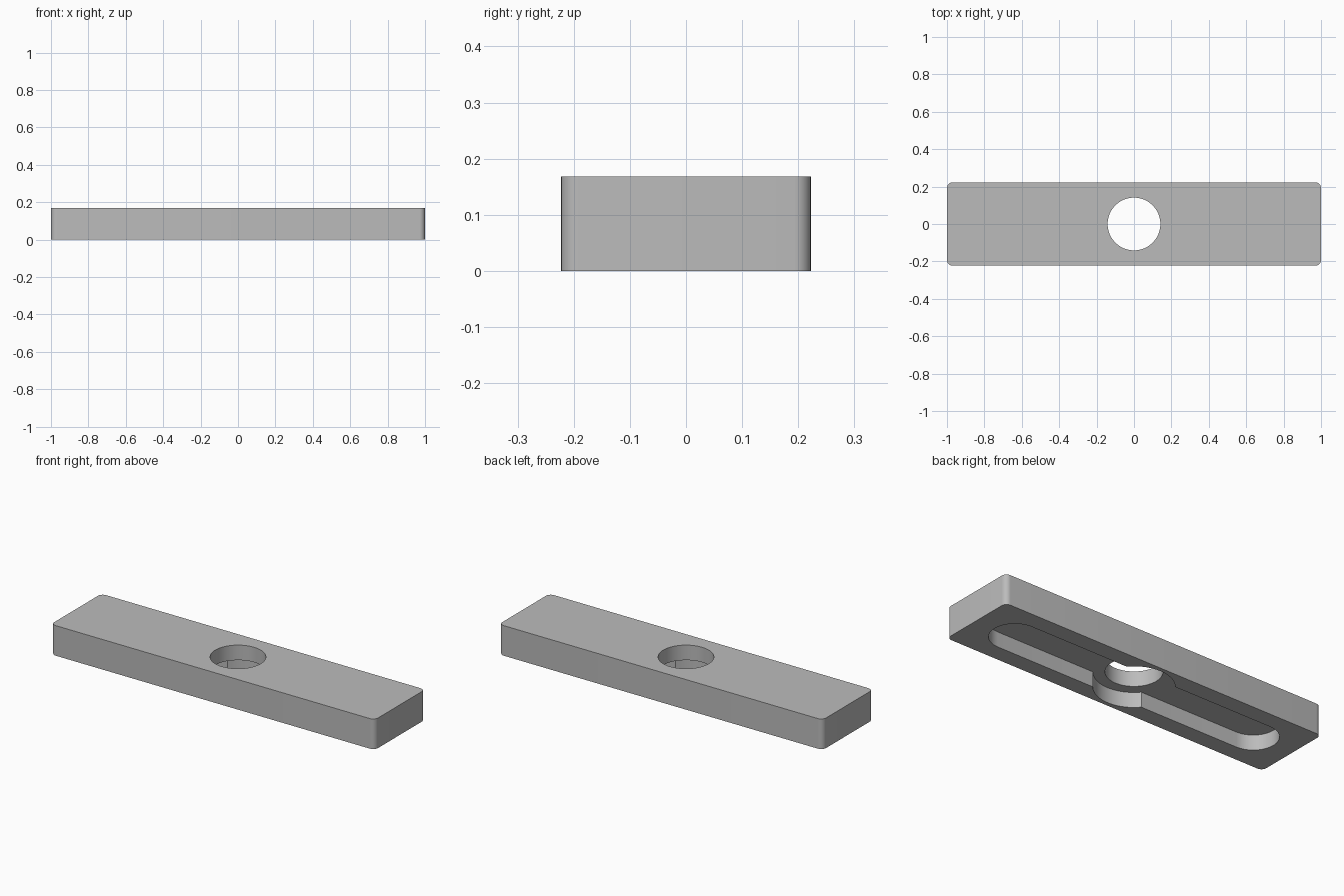
import bpy, bmesh
from math import asin, cos, sin, pi, radians

if "Cube" in bpy.data.objects:
    bpy.data.objects.remove(bpy.data.objects["Cube"])

LENGTH, WIDTH, HEIGHT, CORNER = 2.0, 0.445, 0.168, 0.03
SLOT_R, SLOT_X, BOSS_R, HOLE_R = 0.128, 0.756, 0.2, 0.141
POCKET = HEIGHT / 2

grey = bpy.data.materials.new("light_grey")
grey.use_nodes = True
grey.diffuse_color = (0.5, 0.5, 0.5, 1)
grey.node_tree.nodes["Principled BSDF"].inputs["Base Color"].default_value = grey.diffuse_color


def arc(x, y, r, start, end, steps):
    angles = [start + (end - start) * i / steps for i in range(steps + 1)]
    return [(x + r * cos(a), y + r * sin(a)) for a in angles]


def prism(name, outline, bottom, top):
    bm = bmesh.new()
    face = bm.faces.new([bm.verts.new((x, y, bottom)) for x, y in outline])
    made = bmesh.ops.extrude_face_region(bm, geom=[face])["geom"]
    for v in made:
        if isinstance(v, bmesh.types.BMVert):
            v.co.z = top
    bmesh.ops.recalc_face_normals(bm, faces=bm.faces)
    mesh = bpy.data.meshes.new(name)
    bm.to_mesh(mesh)
    bm.free()
    mesh.materials.append(grey)
    obj = bpy.data.objects.new(name, mesh)
    bpy.context.collection.objects.link(obj)
    return obj


# Bar with rounded vertical corners
cx, cy = LENGTH / 2 - CORNER, WIDTH / 2 - CORNER
outline = []
for i, (sx, sy) in enumerate([(1, 1), (-1, 1), (-1, -1), (1, -1)]):
    outline += arc(sx * cx, sy * cy, CORNER, i * pi / 2, (i + 1) * pi / 2, 8)
bar = prism("slotted_bar", outline, 0, HEIGHT)

# Underside pocket: long slot widened by a round recess in the middle
meet = asin(SLOT_R / BOSS_R)
half = arc(SLOT_X, 0, SLOT_R, -pi / 2, pi / 2, 24) + arc(0, 0, BOSS_R, meet, pi - meet, 24)
pocket = prism("pocket_cutter", half + [(-x, -y) for x, y in half], -0.1, POCKET)

# Round hole through the centre
hole = prism("hole_cutter", arc(0, 0, HOLE_R, 0, 2 * pi, 64)[:-1], POCKET - 0.05, HEIGHT + 0.1)

bpy.context.view_layer.objects.active = bar
for cutter in (pocket, hole):
    cutter.hide_render = True
    cut = bar.modifiers.new(cutter.name, "BOOLEAN")
    cut.operation, cut.solver, cut.object = "DIFFERENCE", "EXACT", cutter
    bpy.ops.object.modifier_apply(modifier=cut.name)
    bpy.data.objects.remove(cutter)

bpy.ops.object.select_all(action="DESELECT")
bar.select_set(True)
bpy.ops.object.shade_smooth_by_angle(angle=radians(30))
